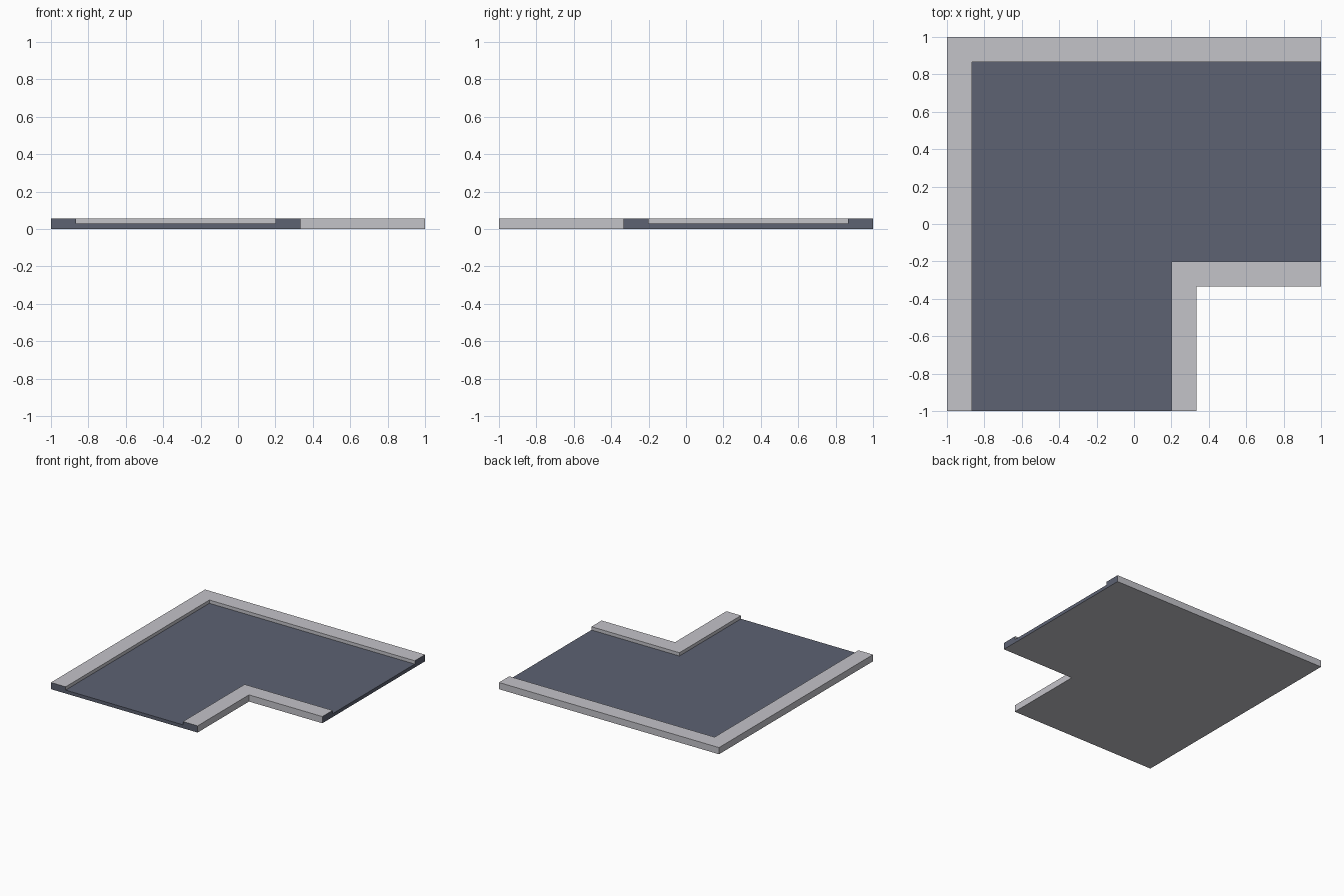
import bpy, bmesh

if "Cube" in bpy.data.objects:
    bpy.data.objects.remove(bpy.data.objects["Cube"])


def material(name, color):
    m = bpy.data.materials.new(name)
    m.diffuse_color = (*color, 1)
    m.use_nodes = True
    m.node_tree.nodes["Principled BSDF"].inputs["Base Color"].default_value = m.diffuse_color
    return m


asphalt = material("asphalt", (0.109, 0.122, 0.168))
concrete = material("concrete", (0.552, 0.546, 0.584))
H_ROAD, H_CURB = 0.028, 0.055
IN, NOTCH, CURB = 0.867, 0.333, 0.133  # inner edge, notch corner, curb width


def slab(name, outline, height, top_index):
    """Extrude a counter-clockwise outline up from the ground."""
    bm = bmesh.new()
    base = bm.faces.new([bm.verts.new((x, y, 0)) for x, y in outline])
    ext = bmesh.ops.extrude_face_region(bm, geom=[base], use_keep_orig=True)
    for v in ext["geom"]:
        if isinstance(v, bmesh.types.BMVert):
            v.co.z = height
    bmesh.ops.recalc_face_normals(bm, faces=bm.faces)
    for f in bm.faces:
        c, n = f.calc_center_median(), f.normal
        # Open road ends (front and right) are asphalt, underside is concrete
        cut_end = (n.y < -0.9 and c.y < -0.99) or (n.x > 0.9 and c.x > 0.99)
        f.material_index = 0 if cut_end else top_index if n.z > 0.9 else 1
    me = bpy.data.meshes.new(name)
    bm.to_mesh(me)
    bm.free()
    me.materials.append(asphalt)
    me.materials.append(concrete)
    ob = bpy.data.objects.new(name, me)
    bpy.context.collection.objects.link(ob)
    return ob


k = NOTCH - CURB
# Sunken road surface
slab("road", [(-IN, -1), (k, -1), (k, -k), (1, -k), (1, IN), (-IN, IN)], H_ROAD, 0)
# Raised kerb round the outside of the bend
slab("outer_kerb", [(-1, -1), (-IN, -1), (-IN, IN), (1, IN), (1, 1), (-1, 1)], H_CURB, 1)
# Raised kerb round the inside of the bend
slab("inner_kerb", [(k, -1), (NOTCH, -1), (NOTCH, -NOTCH), (1, -NOTCH), (1, -k), (k, -k)], H_CURB, 1)
